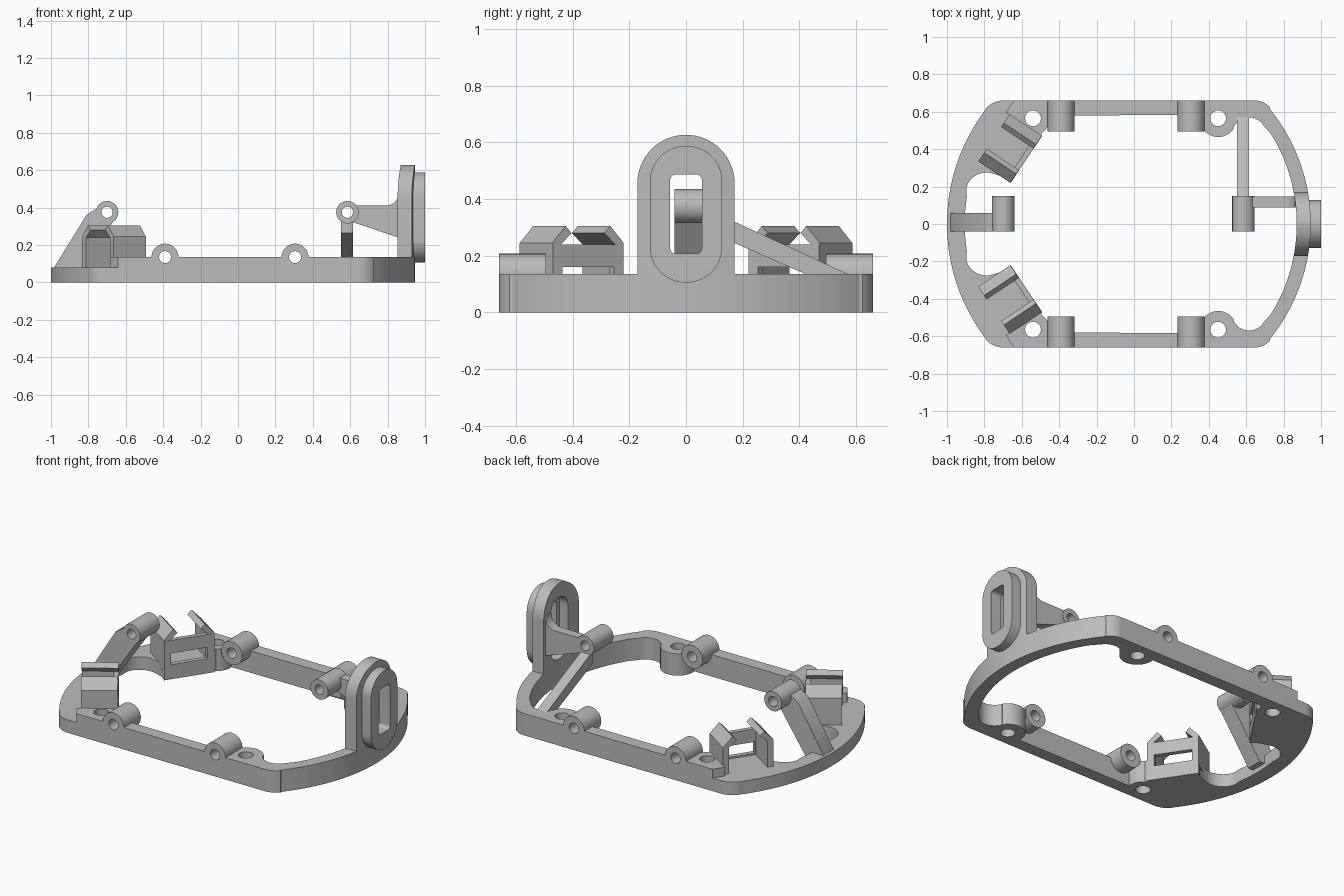
import bpy, bmesh
from math import sin, cos, radians

cube = bpy.data.objects.get("Cube")
if cube:
    bpy.data.objects.remove(cube, do_unlink=True)

grey = bpy.data.materials.new("plain_grey")
grey.use_nodes = True
grey.diffuse_color = (0.5, 0.5, 0.5, 1)
grey.node_tree.nodes["Principled BSDF"].inputs["Base Color"].default_value = (0.5, 0.5, 0.5, 1)

# Extrusion directions: profile (a, b) swept along t
ALONG_X = lambda a, b, t: (t, a, b)
ALONG_Y = lambda a, b, t: (a, t, b)
ALONG_Z = lambda a, b, t: (a, b, t)


def arc(cx, cy, r, start, end, n=16):
    steps = [radians(start + (end - start) * i / n) for i in range(n + 1)]
    return [(cx + r * cos(s), cy + r * sin(s)) for s in steps]


def circle(cx, cy, r):
    return arc(cx, cy, r, 0, 360, 40)[:-1]


def rounded(w, low, high, r):
    """Upright rounded rectangle centred on zero."""
    return (arc(w - r, high - r, r, 0, 90) + arc(r - w, high - r, r, 90, 180)
            + arc(r - w, low + r, r, 180, 270) + arc(w - r, low + r, r, 270, 360))


def mirrored(half):
    return half + [(x, -y) for x, y in reversed(half[1:-1])]


def prism(name, points, low, high, along):
    bm = bmesh.new()
    rings = [[bm.verts.new(along(a, b, t)) for a, b in points] for t in (low, high)]
    for ring in rings:
        bm.faces.new(ring)
    n = len(points)
    for i in range(n):
        j = (i + 1) % n
        bm.faces.new((rings[0][i], rings[0][j], rings[1][j], rings[1][i]))
    bmesh.ops.remove_doubles(bm, verts=bm.verts[:], dist=0.0001)
    bmesh.ops.recalc_face_normals(bm, faces=bm.faces[:])
    mesh = bpy.data.meshes.new(name)
    bm.to_mesh(mesh)
    bm.free()
    mesh.materials.append(grey)
    obj = bpy.data.objects.new(name, mesh)
    bpy.context.collection.objects.link(obj)
    return obj


def activate(obj):
    bpy.ops.object.select_all(action='DESELECT')
    obj.select_set(True)
    bpy.context.view_layer.objects.active = obj


def cut(obj, points, low, high, along, operation='DIFFERENCE'):
    cutter = prism("cutter", points, low, high, along)
    cutter.hide_render = True
    mod = obj.modifiers.new("cut", 'BOOLEAN')
    mod.operation, mod.solver, mod.object = operation, 'EXACT', cutter
    activate(obj)
    bpy.ops.object.modifier_apply(modifier=mod.name)
    bpy.data.objects.remove(cutter, do_unlink=True)


parts = []

# Base ring
outer = mirrored([(-1, 0)] + arc(0.01, 0, 1.01, 178, 143, 20) + arc(-0.7, 0.54, 0.12, 140, 90)
                 + arc(0.645, 0.55, 0.11, 90, 42) + arc(-0.028, 0, 0.973, 39, 0, 24))
inner = mirrored(arc(0.01, 0, 0.915, 180, 171, 6) + arc(-0.79, 0.165, 0.11, 165, 75)
                 + [(-0.71, 0.256), (-0.66, 0.228), (-0.497, 0.472)]
                 + arc(-0.54, 0.565, 0.09, -58, 10) + arc(0.45, 0.565, 0.1, 170, 327)
                 + arc(0.615, 0.48, 0.09, 157, 32) + arc(-0.04, 0, 0.91, 32, 0, 20))
base = prism("base_ring", outer, 0, 0.135, ALONG_Z)
cut(base, inner, -0.1, 0.3, ALONG_Z)
# Lowered shelf at the left end
step = [(-0.47, 0.455), (-0.685, 0.596), (-0.47, 0.92), (-1.3, 0.92)]
cut(base, step + [(x, -y) for x, y in reversed(step)], 0.08, 0.4, ALONG_Z)
# Screw holes
for x in (-0.54, 0.45):
    for y in (-0.565, 0.565):
        cut(base, circle(x, y, 0.042), -0.1, 0.3, ALONG_Z)
parts.append(base)

# Side lugs
for x in (-0.39, 0.305):
    bore = circle(x, 0.135, 0.032)
    cut(base, bore, -0.8, 0.8, ALONG_Y)
    for side, low, high in (("front", -0.66, -0.495), ("back", 0.495, 0.66)):
        lug = prism(side + "_lug", circle(x, 0.135, 0.072), low, high, ALONG_Y)
        cut(lug, bore, -0.8, 0.8, ALONG_Y)
        parts.append(lug)

# Raised pivot lugs and their arms
left_arm = [(-0.985, 0.03), (-0.98, 0.085), (-0.81, 0.36), (-0.785, 0.378), (-0.755, 0.395),
            (-0.7, 0.42), (-0.66, 0.335), (-0.87, 0.03)]
right_arm = ([(0.585, 0.41)] + arc(0.79, 0.48, 0.07, -90, 0)
             + [(0.885, 0.48), (0.885, 0.23), (0.62, 0.32), (0.585, 0.33)])
for name, x, profile, low, high in (("left", -0.7, left_arm, -0.04, 0.06),
                                    ("right", 0.585, right_arm, 0.088, 0.147)):
    lug = prism(name + "_pivot_lug", circle(x, 0.375, 0.06), -0.041, 0.15, ALONG_Y)
    arm = prism(name + "_arm", profile, low, high, ALONG_Y)
    for obj in (lug, arm):
        cut(obj, circle(x, 0.375, 0.03), -0.5, 0.5, ALONG_Y)
        parts.append(obj)

# Diagonal strut
parts.append(prism("diagonal_strut", [(0.13, 0.339), (0.575, 0.134), (0.575, 0.068), (0.13, 0.263)],
                   0.55, 0.615, ALONG_X))

# Upright plate, curved with the ring, and its raised oval rim
plate = prism("upright_plate", arc(0, 0.455, 0.172, 0, 180, 32) + [(-0.172, 0.01), (0.172, 0.01)],
              0.7, 1.1, ALONG_X)
sector = arc(-0.028, 0, 0.973, -20, 20, 32) + arc(-0.04, 0, 0.91, 20, -20, 32)
cut(plate, sector, -0.1, 0.8, ALONG_Z, 'INTERSECT')
cut(plate, rounded(0.085, 0.16, 0.54, 0.08), 0.7, 0.93, ALONG_X)
rim = prism("oval_rim", rounded(0.128, 0.105, 0.588, 0.127), 0.925, 1.0, ALONG_X)
slot = rounded(0.056, 0.207, 0.487, 0.02)
for obj in (plate, rim):
    cut(obj, slot, 0.6, 1.2, ALONG_X)
    parts.append(obj)

# Snap clips, set diagonally and mirrored front to back
for side, s in (("back", 1), ("front", -1)):
    def place(v, z, u, s=s):
        return (0.83 * u + 0.555 * v, s * (0.83 * v - 0.555 * u), z)

    for end, k in (("inner", -1), ("outer", 1)):
        hook = [(0.152, 0.05), (0.152, 0.245), (0.095, 0.305), (0.07, 0.28), (0.115, 0.24), (0.115, 0.05)]
        parts.append(prism(f"{side}_{end}_snap_hook", [(-0.033 + k * d, z) for d, z in hook],
                           -0.88, -0.673, place))
    wall = prism(side + "_clip_wall", [(-0.183, 0), (0.117, 0), (0.117, 0.24), (-0.183, 0.24)],
                 -0.7, -0.671, place)
    cut(wall, [(-0.143, 0.09), (0.077, 0.09), (0.077, 0.16), (-0.143, 0.16)], -0.8, -0.5, place)
    parts.append(wall)

# Smooth curved walls, keep edges sharp
for obj in parts:
    activate(obj)
    bpy.ops.object.shade_smooth_by_angle(angle=radians(30))
